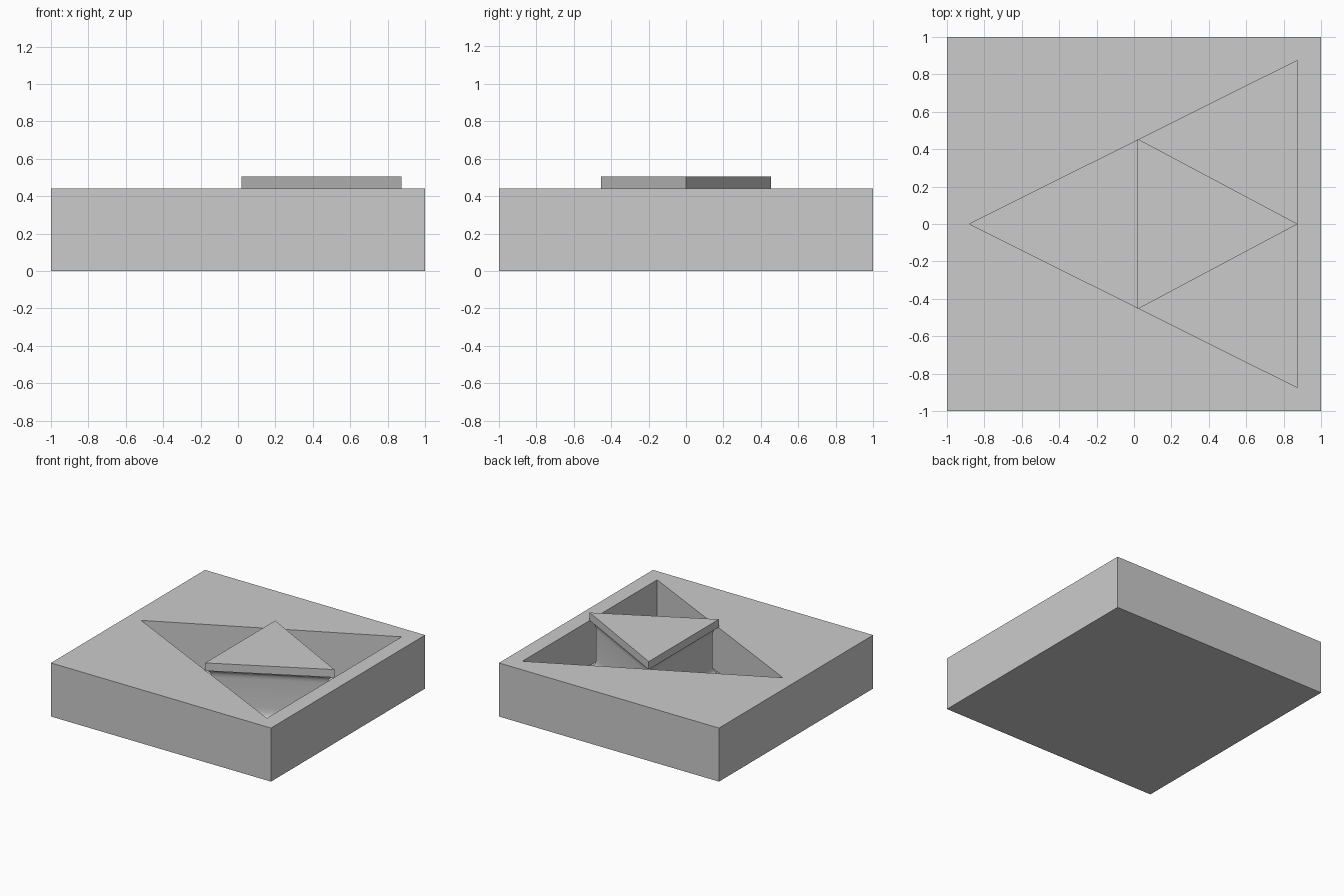
import bpy, bmesh, math

if "Cube" in bpy.data.objects:
    bpy.data.objects.remove(bpy.data.objects["Cube"])

OUTER = [(-0.88, 0), (0.875, -0.875), (0.875, 0.875)]
INNER = [(0.875, 0), (0.02, 0.455), (0.02, -0.455)]
CENTRE_X = 0.292  # incentre of the raised triangle, so scaling insets evenly
FLOOR, TOP, CAP = 0.07, 0.44, 0.505


def loft(name, outline, profile, cx=0.0):
    """Stack scaled copies of an outline; profile holds (scale, z)."""
    bm = bmesh.new()
    rings = [[bm.verts.new((cx + (x - cx) * s, y * s, z)) for x, y in outline]
             for s, z in profile]
    n = len(outline)
    for a, b in zip(rings, rings[1:]):
        for i in range(n):
            j = (i + 1) % n
            bm.faces.new((a[i], a[j], b[j], b[i]))
    bm.faces.new(rings[0][::-1])
    bm.faces.new(rings[-1])
    bmesh.ops.recalc_face_normals(bm, faces=bm.faces)
    mesh = bpy.data.meshes.new(name)
    bm.to_mesh(mesh)
    bm.free()
    obj = bpy.data.objects.new(name, mesh)
    bpy.context.collection.objects.link(obj)
    return obj


# Square block with a triangular recess
square = [(-1, -1), (1, -1), (1, 1), (-1, 1)]
block = loft("base_block", square, [(1, 0), (1, TOP)])
cutter = loft("recess_cutter", OUTER, [(1, FLOOR), (1, 0.6)])
cutter.hide_render = True
cutter.hide_set(True)
cut = block.modifiers.new("recess", 'BOOLEAN')
cut.operation = 'DIFFERENCE'
cut.solver = 'EXACT'
cut.object = cutter

# Waisted triangular button: flared foot, straight neck, flared cap
STEPS = 4
arc = [math.radians(90 * i / STEPS) for i in range(STEPS + 1)]
foot = [(0.98 - 0.08 * math.sin(a), FLOOR + 0.08 * (1 - math.cos(a))) for a in arc]
neck = [(1.0 - 0.1 * math.sin(a), TOP - 0.06 * (1 - math.cos(a))) for a in reversed(arc)]
button = loft("triangle_button", INNER, foot + neck + [(1, CAP)], CENTRE_X)

bpy.ops.object.select_all(action='DESELECT')
button.select_set(True)
bpy.context.view_layer.objects.active = button
bpy.ops.object.shade_smooth_by_angle(angle=math.radians(50))
